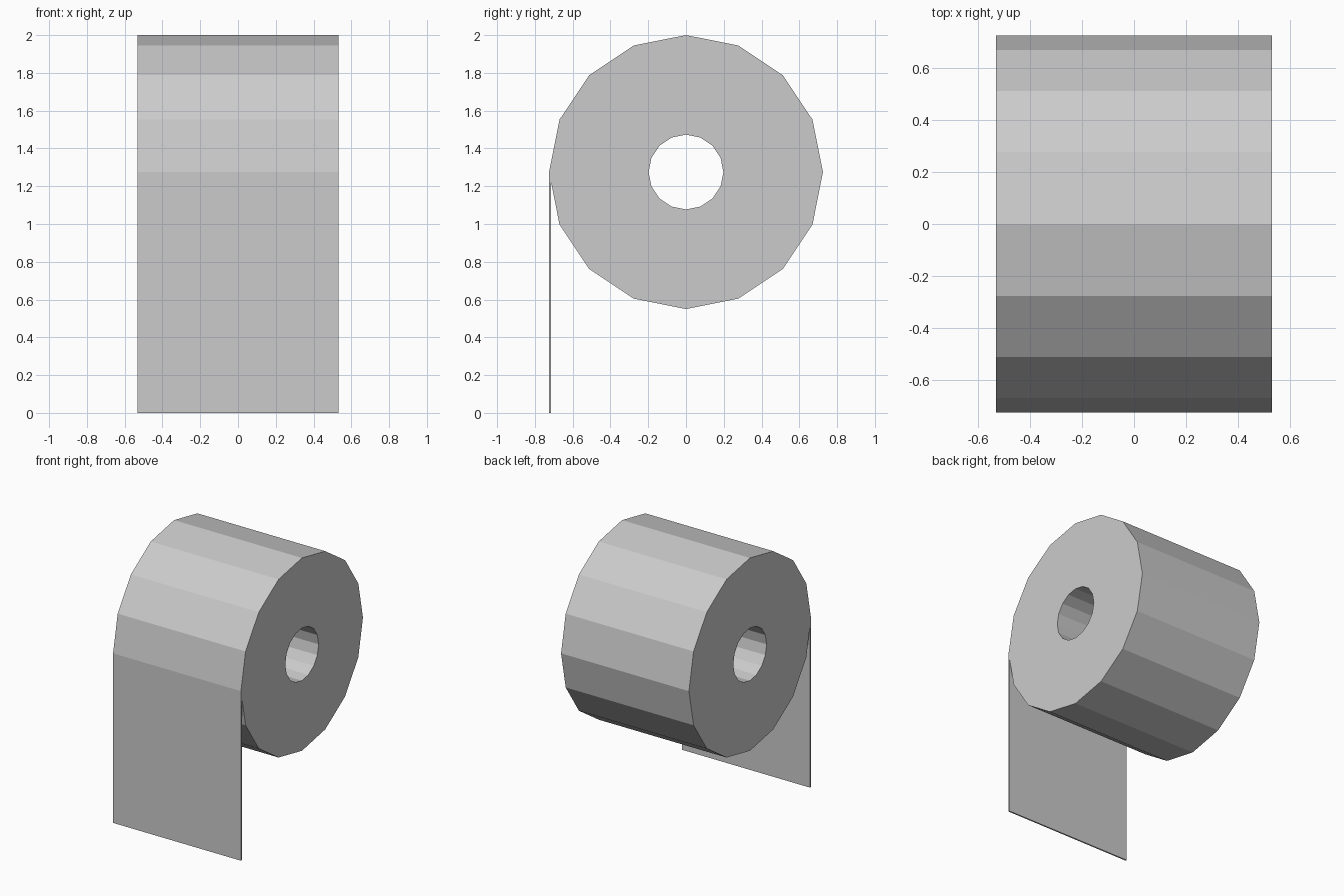
import bpy, bmesh
from math import sin, cos, tau, pi

if "Cube" in bpy.data.objects:
    bpy.data.objects.remove(bpy.data.objects["Cube"])

HALF_W = 0.532              # half the paper width along x
R_OUT, R_IN = 0.725, 0.198  # roll and core hole radii
CZ = 1.275                  # height of the roll axis
SIDES = 16


def make_object(name, bm):
    bmesh.ops.recalc_face_normals(bm, faces=bm.faces)
    mesh = bpy.data.meshes.new(name)
    bm.to_mesh(mesh)
    bm.free()
    obj = bpy.data.objects.new(name, mesh)
    bpy.context.collection.objects.link(obj)
    return obj


def ring(bm, x, radius):
    return [bm.verts.new((x, radius * cos(tau * i / SIDES), CZ + radius * sin(tau * i / SIDES)))
            for i in range(SIDES)]


# Paper roll: a faceted tube, four rings bridged in a closed loop
bm = bmesh.new()
rings = [ring(bm, x, r) for x, r in
         ((-HALF_W, R_OUT), (HALF_W, R_OUT), (HALF_W, R_IN), (-HALF_W, R_IN))]
for k in range(4):
    a, b = rings[k], rings[(k + 1) % 4]
    for i in range(SIDES):
        j = (i + 1) % SIDES
        bm.faces.new((a[i], a[j], b[j], b[i]))
make_object("paper_roll", bm)

# Hanging sheet: thin strip whose top is cut to follow the roll's facet
THICK = 0.011
drop = THICK / math_tan if (math_tan := sin(pi / SIDES) / cos(pi / SIDES)) else 0
profile = [(-R_OUT, 0), (-R_OUT + THICK, 0), (-R_OUT + THICK, CZ - drop), (-R_OUT, CZ)]
bm = bmesh.new()
face = bm.faces.new([bm.verts.new((-HALF_W, y, z)) for y, z in profile])
result = bmesh.ops.extrude_face_region(bm, geom=[face], use_keep_orig=True)
moved = [v for v in result["geom"] if isinstance(v, bmesh.types.BMVert)]
bmesh.ops.translate(bm, verts=moved, vec=(2 * HALF_W, 0, 0))
make_object("hanging_sheet", bm)
